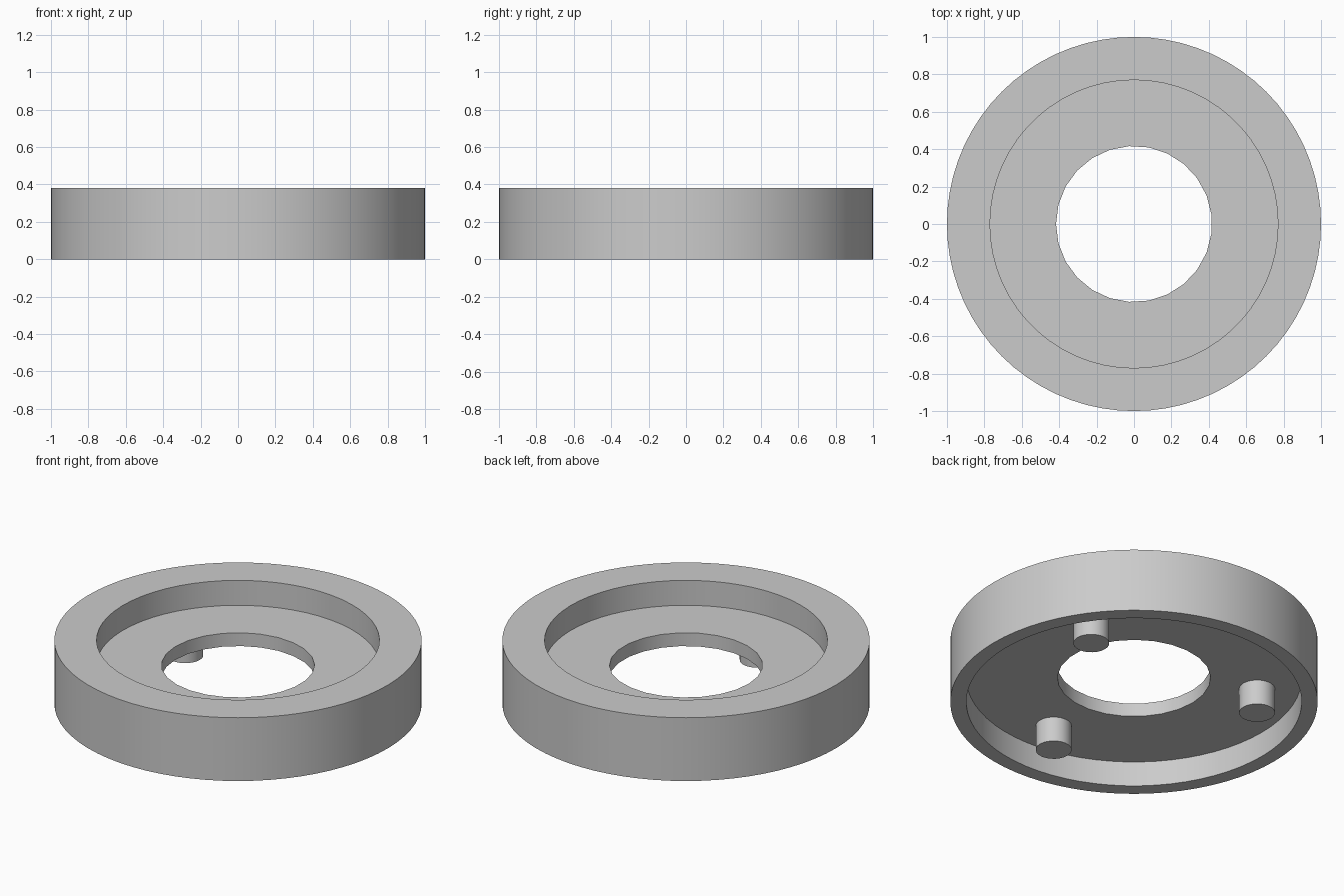
import bpy
from math import radians, cos, sin, pi

if "Cube" in bpy.data.objects:
    bpy.data.objects.remove(bpy.data.objects["Cube"])

grey = bpy.data.materials.new("plain_grey")
grey.use_nodes = True
colour = (0.6, 0.6, 0.6, 1)
grey.diffuse_color = colour
grey.node_tree.nodes["Principled BSDF"].inputs["Base Color"].default_value = colour

HEIGHT, FLOOR_TOP, FLOOR_UNDER = 0.38, 0.23, 0.15


def cylinder(name, radius, z0, z1, sides, x=0, y=0, turn=0):
    bpy.ops.mesh.primitive_cylinder_add(
        vertices=sides, radius=radius, depth=z1 - z0,
        location=(x, y, (z0 + z1) / 2), rotation=(0, 0, turn))
    ob = bpy.context.object
    ob.name = name
    ob.data.materials.append(grey)
    return ob


def cut(body, cutter):
    cutter.hide_render = True
    mod = body.modifiers.new("cut", "BOOLEAN")
    mod.operation = "DIFFERENCE"
    mod.solver = "EXACT"
    mod.object = cutter
    bpy.context.view_layer.objects.active = body
    bpy.ops.object.modifier_apply(modifier=mod.name)
    bpy.data.objects.remove(cutter)


def smooth(ob):
    bpy.ops.object.select_all(action="DESELECT")
    ob.select_set(True)
    bpy.context.view_layer.objects.active = ob
    bpy.ops.object.shade_smooth_by_angle(angle=radians(30))


# Ring body: upper recess, lower recess and centre hole
body = cylinder("ring_body", 1, 0, HEIGHT, 72)
cut(body, cylinder("upper_recess", 0.77, FLOOR_TOP, HEIGHT + 0.1, 60))
cut(body, cylinder("lower_recess", 0.913, -0.1, FLOOR_UNDER, 68))
cut(body, cylinder("centre_hole", 0.417, 0, HEIGHT, 25, turn=pi / 2))
smooth(body)

# Three pegs under the floor
for i in range(3):
    a = radians(30 + 120 * i)
    peg = cylinder(f"peg_{i + 1}", 0.098, 0, FLOOR_UNDER + 0.02, 24,
                   0.68 * cos(a), 0.68 * sin(a))
    smooth(peg)
